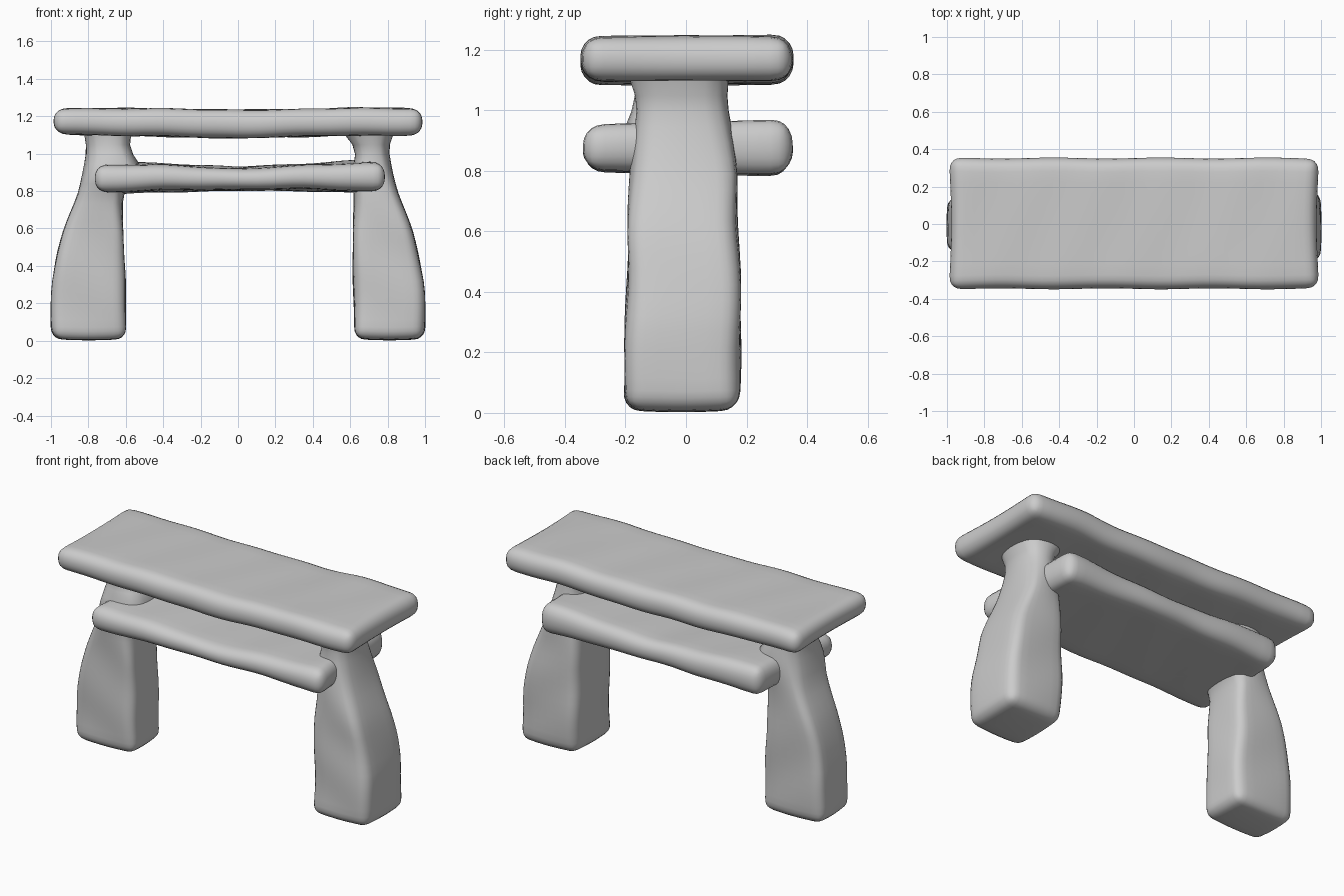
import bpy
import bmesh
from math import sin, sqrt
from mathutils import Vector

if "Cube" in bpy.data.objects:
    bpy.data.objects.remove(bpy.data.objects["Cube"])

stone = bpy.data.materials.new("grey_stone")
stone.use_nodes = True
colour = (0.6, 0.6, 0.6, 1)
stone.diffuse_color = colour
stone.node_tree.nodes["Principled BSDF"].inputs["Base Color"].default_value = colour


def lerp_table(rows, t):
    """Interpolate rows of (key, values...) at key t."""
    if t <= rows[0][0]:
        return rows[0][1:]
    for a, b in zip(rows, rows[1:]):
        if t <= b[0]:
            f = (t - a[0]) / (b[0] - a[0])
            return [p + (q - p) * f for p, q in zip(a[1:], b[1:])]
    return rows[-1][1:]


def worn_block(name, size, radius, step, warp):
    """Rounded box, cut into a grid, then reshaped point by point."""
    bm = bmesh.new()
    bmesh.ops.create_cube(bm, size=1)
    bmesh.ops.scale(bm, vec=size, verts=bm.verts)
    bmesh.ops.bevel(bm, geom=bm.edges[:], offset=radius, segments=5,
                    profile=0.5, affect='EDGES', clamp_overlap=True)
    for axis in range(3):
        normal = Vector((0, 0, 0))
        normal[axis] = 1
        span = size[axis] - 2 * radius
        count = int(span / step)
        for i in range(1, count):
            bmesh.ops.bisect_plane(bm, geom=bm.verts[:] + bm.edges[:] + bm.faces[:],
                                   plane_co=normal * (span * (i / count - 0.5)),
                                   plane_no=normal)
    for v in bm.verts:
        v.co = warp(v.co.copy())
    bmesh.ops.recalc_face_normals(bm, faces=bm.faces[:])
    mesh = bpy.data.meshes.new(name)
    bm.to_mesh(mesh)
    bm.free()
    mesh.materials.append(stone)
    mesh.shade_smooth()
    obj = bpy.data.objects.new(name, mesh)
    bpy.context.collection.objects.link(obj)
    soften = obj.modifiers.new("Soften", 'SMOOTH')
    soften.factor = 0.5
    soften.iterations = 3


def slab(name, size, centre, profile, bow, taper, thicken):
    """Slab whose underside and top follow (x, bottom, top) rows.

    taper shortens the back edge, thicken fattens the back edge."""
    def warp(p):
        low, high = lerp_table(profile, p.x + centre[0])
        across = p.y / size[1]
        z = (low + high) / 2 + (high - low) * p.z / size[2] * (1 + thicken * across)
        z += 0.002 * sin(9 * p.x + 5 * p.y) + 0.002 * sin(17 * p.x - 8 * p.y)
        end = p.x / (size[0] / 2)
        x = p.x * (1 - taper * (across + 0.5))
        x -= bow * end ** 3 * (1 - (2 * across) ** 2)
        y = p.y + 0.006 * sin(11 * p.x + 3 * p.z) * across
        return Vector((x + centre[0], y + centre[1], z))
    worn_block(name, size, 0.066, 0.06, warp)


# Top slab
slab("top_slab", (1.985, 0.7, 0.15), (0, 0.003),
     [(-0.98, 1.105, 1.244), (-0.6, 1.095, 1.243), (0, 1.082, 1.236),
      (0.35, 1.09, 1.237), (0.6, 1.098, 1.248), (0.98, 1.095, 1.242)], 0.015, 0, 0)

# Lower slab, held between the legs
slab("lower_slab", (1.57, 0.69, 0.15), (0.01, 0.006),
     [(-0.76, 0.785, 0.95), (-0.4, 0.8, 0.945), (0, 0.805, 0.925),
      (0.4, 0.805, 0.945), (0.78, 0.79, 0.965)], 0.01, 0.06, 0.2)

# Legs: rows of height, inner x, outer x, front y, back y
LEFT = [(0, 0.62, 1, -0.21, 0.175), (0.3, 0.615, 1, -0.2, 0.185),
        (0.45, 0.615, 0.97, -0.195, 0.18), (0.6, 0.61, 0.93, -0.195, 0.17),
        (0.78, 0.62, 0.862, -0.185, 0.175), (0.9, 0.61, 0.83, -0.18, 0.155),
        (1, 0.63, 0.808, -0.165, 0.138), (1.06, 0.61, 0.805, -0.165, 0.135),
        (1.1, 0.565, 0.83, -0.185, 0.145), (1.16, 0.55, 0.84, -0.2, 0.16)]
RIGHT = [(0, 0.595, 1, -0.155, 0.145), (0.3, 0.6, 1, -0.155, 0.145),
         (0.45, 0.61, 0.975, -0.155, 0.145), (0.6, 0.61, 0.93, -0.155, 0.145),
         (0.78, 0.62, 0.86, -0.165, 0.15), (0.9, 0.53, 0.835, -0.215, 0.155),
         (0.96, 0.51, 0.82, -0.21, 0.15), (1.01, 0.585, 0.81, -0.17, 0.135),
         (1.07, 0.575, 0.81, -0.165, 0.13), (1.16, 0.55, 0.84, -0.18, 0.15)]
HEIGHT, WIDTH = 1.16, 0.4


def leg(name, side, rows):
    def warp(p):
        z = p.z + HEIGHT / 2
        inner, outer, front, back = lerp_table(rows, z)
        # Square at the foot, rounder towards the neck
        u, v = side * p.x / WIDTH, p.y / WIDTH
        rounding = min(max((z - 0.5) * 1.6, 0.12), 0.8)
        u, v = u * sqrt(1 - 2 * rounding * v * v), v * sqrt(1 - 2 * rounding * u * u)
        x = inner + (outer - inner) * (u + 0.5) + 0.003 * sin(13 * z + 6 * p.y)
        y = front + (back - front) * (v + 0.5) + 0.004 * sin(15 * z + 9 * p.x)
        # Slightly domed foot
        if z < 0.1:
            z += 0.012 * (abs(p.x) + abs(p.y)) / WIDTH
        return Vector((side * x, y, z))
    worn_block(name, (WIDTH, WIDTH, HEIGHT), 0.06, 0.05, warp)


leg("left_leg", 1, LEFT)
leg("right_leg", -1, RIGHT)
